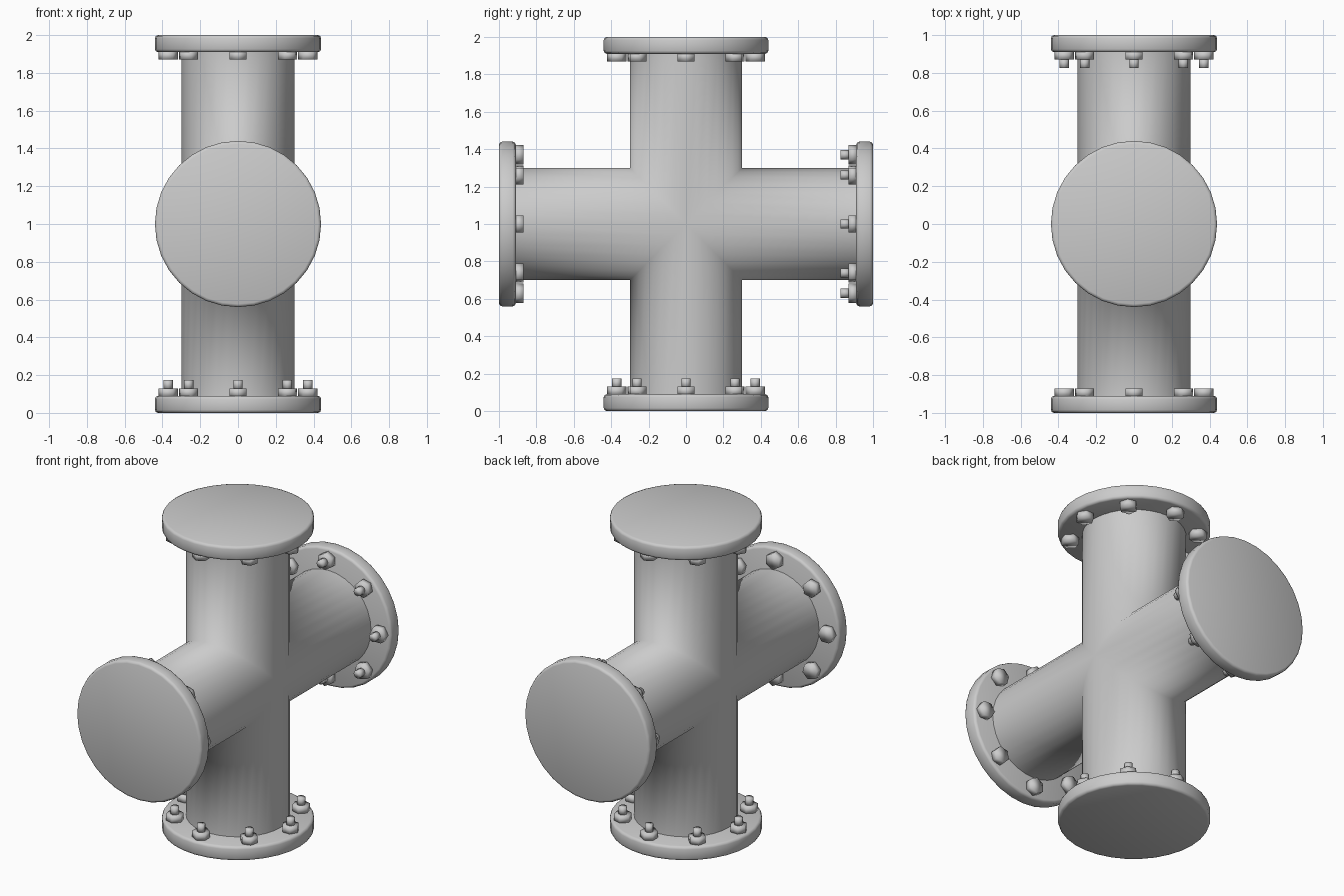
import bpy, bmesh
from math import pi, sin, cos, radians
from mathutils import Matrix, Vector

if "Cube" in bpy.data.objects:
    bpy.data.objects.remove(bpy.data.objects["Cube"])

SEG = 32
PIPE_R, FLANGE_R, FLANGE_T = 0.30, 0.44, 0.09
BOLT_CIRCLE, BOLTS = 0.37, 8
CENTRE = Matrix.Translation((0, 0, 1))
# arm directions: up, front, down, back
ARMS = [("top", 0), ("front", 90), ("bottom", 180), ("back", 270)]


def arm_matrix(deg):
    return CENTRE @ Matrix.Rotation(radians(deg), 4, 'X')


def finish(bm, name, angle=None):
    bmesh.ops.recalc_face_normals(bm, faces=bm.faces)
    me = bpy.data.meshes.new(name)
    bm.to_mesh(me)
    bm.free()
    ob = bpy.data.objects.new(name, me)
    bpy.context.collection.objects.link(ob)
    me.shade_smooth()
    if angle:
        bpy.ops.object.select_all(action='DESELECT')
        ob.select_set(True)
        bpy.context.view_layer.objects.active = ob
        bpy.ops.object.shade_smooth_by_angle(angle=radians(angle))
    return ob


def add_prism(bm, sides, r, z0, z1, mat):
    """Closed prism from z0 to z1 with its first corner on +x."""
    rings = [[bm.verts.new(mat @ Vector((r * cos(2 * pi * i / sides),
                                         r * sin(2 * pi * i / sides), z)))
              for i in range(sides)] for z in (z0, z1)]
    for i in range(sides):
        j = (i + 1) % sides
        bm.faces.new((rings[0][i], rings[0][j], rings[1][j], rings[1][i]))
    bm.faces.new(rings[0][::-1])
    bm.faces.new(rings[1])


# cross pipe: four arms mitred where the two cylinders meet, then welded
bm = bmesh.new()
for _, deg in ARMS:
    m = arm_matrix(deg)
    inner, outer = [], []
    for i in range(SEG):
        a = 2 * pi * i / SEG
        x, y = PIPE_R * cos(a), PIPE_R * sin(a)
        inner.append(bm.verts.new(m @ Vector((x, y, abs(y)))))
        outer.append(bm.verts.new(m @ Vector((x, y, 1 - FLANGE_T + 0.01))))
    for i in range(SEG):
        j = (i + 1) % SEG
        bm.faces.new((inner[i], inner[j], outer[j], outer[i]))
bmesh.ops.remove_doubles(bm, verts=bm.verts, dist=1e-4)
finish(bm, "cross_pipe")

for name, deg in ARMS:
    m = arm_matrix(deg)

    # blind flange with rounded rim
    bm = bmesh.new()
    add_prism(bm, SEG, FLANGE_R, 1 - FLANGE_T, 1, m)
    rim = [e for e in bm.edges if any(len(f.verts) > 4 for f in e.link_faces)]
    bmesh.ops.bevel(bm, geom=rim, offset=0.016, segments=2, profile=0.5,
                    affect='EDGES')
    finish(bm, name + "_flange", 50)

    # ring of hex bolts; the bottom and back ones carry protruding studs
    bm = bmesh.new()
    for k in range(BOLTS):
        b = (m @ Matrix.Rotation(2 * pi * k / BOLTS, 4, 'Z')
             @ Matrix.Translation((BOLT_CIRCLE, 0, 0)))
        add_prism(bm, 6, 0.052, 0.87, 0.915, b)
        if name in ("bottom", "back"):
            add_prism(bm, 8, 0.025, 0.825, 0.875, b)
    finish(bm, name + "_bolts")
